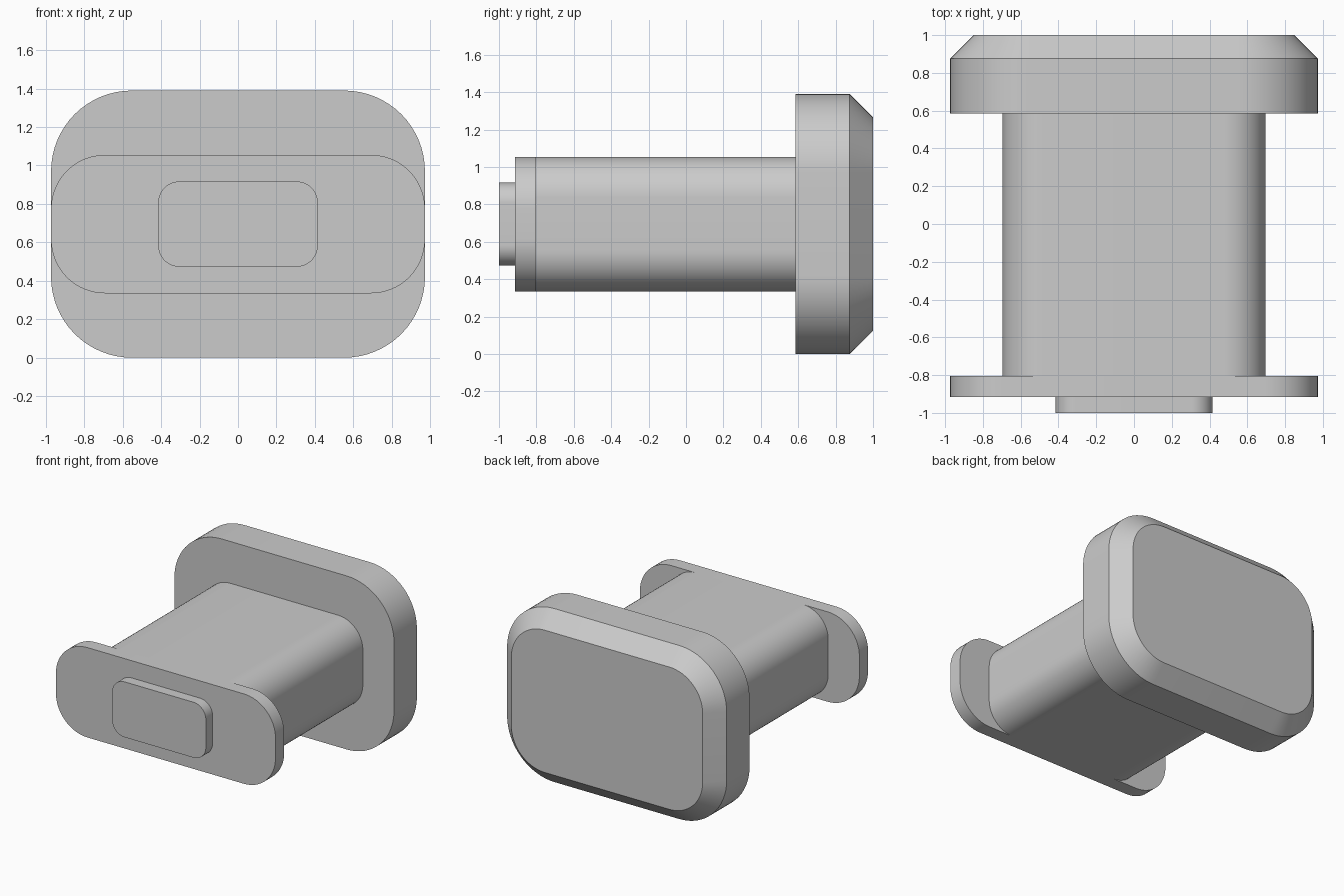
import bpy, bmesh
from math import cos, sin, pi

cube = bpy.data.objects.get("Cube")
if cube:
    bpy.data.objects.remove(cube, do_unlink=True)

# Single plain grey
GREY = (0.6, 0.6, 0.6, 1.0)
grey = bpy.data.materials.new("plain grey")
grey.use_nodes = True
grey.diffuse_color = GREY
grey.node_tree.nodes["Principled BSDF"].inputs["Base Color"].default_value = GREY

CENTRE_Z = 0.695
SEGMENTS = 16


def ring(bm, y, half_w, half_h, radius):
    """Rounded rectangle outline in the XZ plane at depth y."""
    verts = []
    for corner, (sx, sz) in enumerate([(1, 1), (-1, 1), (-1, -1), (1, -1)]):
        for i in range(SEGMENTS + 1):
            a = (corner + i / SEGMENTS) * pi / 2
            verts.append(bm.verts.new((
                sx * (half_w - radius) + radius * cos(a), y,
                CENTRE_Z + sz * (half_h - radius) + radius * sin(a))))
    return verts


def rounded_block(name, sections):
    """Solid lofted through (y, half width, half height, radius) sections."""
    bm = bmesh.new()
    rings = [ring(bm, *s) for s in sections]
    n = len(rings[0])
    for a, b in zip(rings, rings[1:]):
        for i in range(n):
            j = (i + 1) % n
            bm.faces.new((a[i], a[j], b[j], b[i]))
    bm.faces.new(rings[0])
    bm.faces.new(rings[-1])
    bmesh.ops.recalc_face_normals(bm, faces=bm.faces)
    mesh = bpy.data.meshes.new(name)
    bm.to_mesh(mesh)
    bm.free()
    mesh.materials.append(grey)
    obj = bpy.data.objects.new(name, mesh)
    bpy.context.collection.objects.link(obj)
    bpy.ops.object.select_all(action="DESELECT")
    obj.select_set(True)
    bpy.context.view_layer.objects.active = obj
    bpy.ops.object.shade_smooth_by_angle(angle=pi / 6)
    return obj


# Large back plate with a chamfered rear edge
rounded_block("back_plate", [(0.585, 0.973, 0.695, 0.42),
                             (0.875, 0.973, 0.695, 0.42),
                             (1.0, 0.848, 0.57, 0.295)])

# Shaft between the plates
rounded_block("shaft", [(-0.805, 0.697, 0.36, 0.22), (0.585, 0.697, 0.36, 0.22)])

# Thin front flange, flush with the shaft above and below
rounded_block("front_flange", [(-0.915, 0.973, 0.36, 0.28), (-0.805, 0.973, 0.36, 0.28)])

# Small raised pad on the front
rounded_block("front_pad", [(-1.0, 0.415, 0.222, 0.11), (-0.915, 0.415, 0.222, 0.11)])
